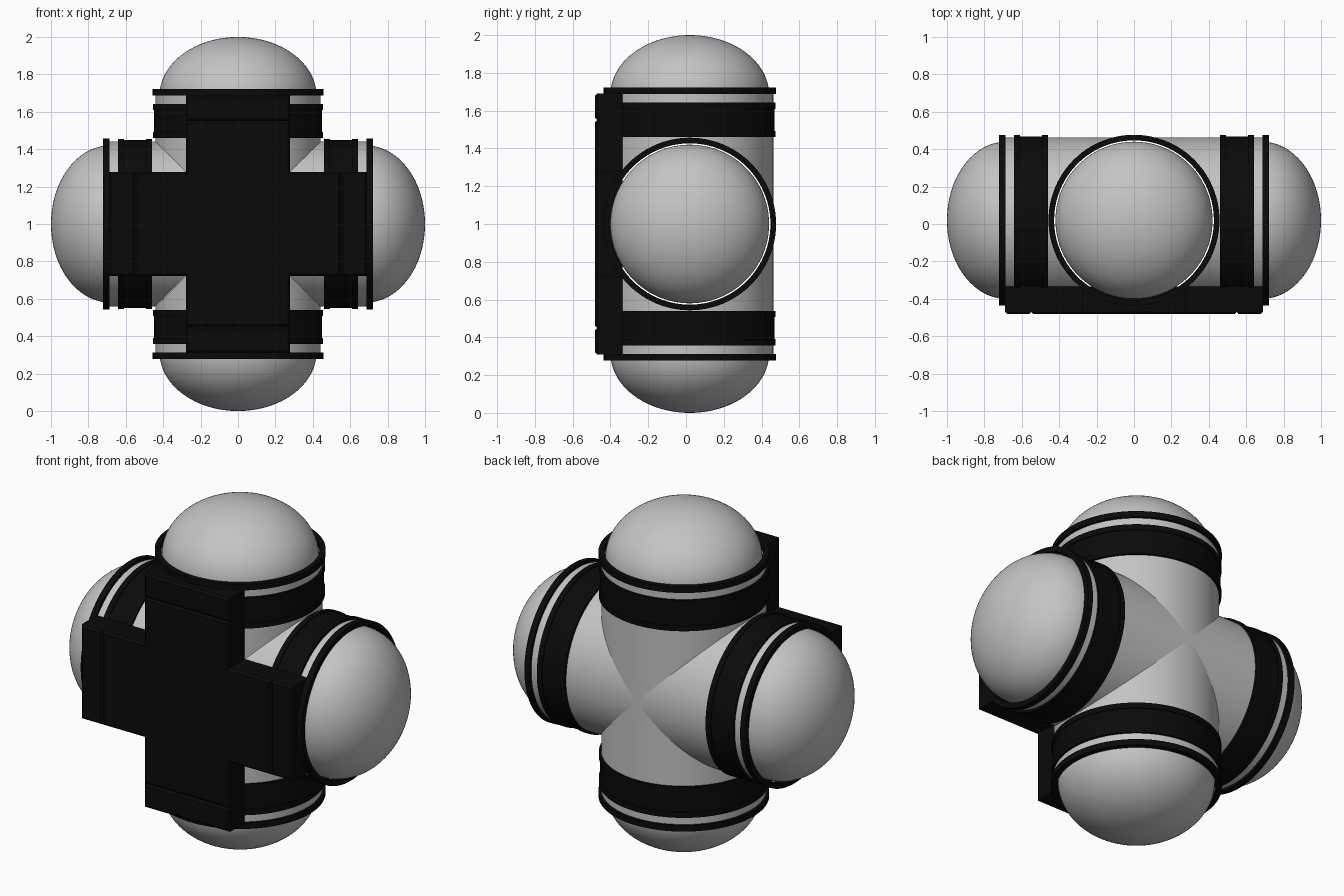
import bpy, bmesh
from math import sin, cos, pi, radians
from mathutils import Matrix, Vector

if "Cube" in bpy.data.objects:
    bpy.data.objects.remove(bpy.data.objects["Cube"])

CENTRE = Vector((0, 0.02, 1.0))   # crossing point of the pipes
SEGMENTS = 96
TUBE_R = 0.442
ARM_HALF = 0.278                  # half width of the front plate arms
PLATE_BACK, PLATE_FRONT = -0.335, -0.482


def material(name, value):
    mat = bpy.data.materials.new(name)
    mat.use_nodes = True
    colour = (value, value, value, 1)
    mat.diffuse_color = colour
    mat.node_tree.nodes["Principled BSDF"].inputs["Base Color"].default_value = colour
    return mat


GREY = material("light grey", 0.55)
BLACK = material("black", 0.003)


def finish(bm, name, mat, smooth=True):
    bmesh.ops.remove_doubles(bm, verts=bm.verts, dist=0.00001)
    bmesh.ops.recalc_face_normals(bm, faces=bm.faces)
    mesh = bpy.data.meshes.new(name)
    bm.to_mesh(mesh)
    bm.free()
    mesh.materials.append(mat)
    obj = bpy.data.objects.new(name, mesh)
    bpy.context.collection.objects.link(obj)
    if smooth:
        bpy.ops.object.select_all(action="DESELECT")
        obj.select_set(True)
        bpy.context.view_layer.objects.active = obj
        bpy.ops.object.shade_smooth_by_angle(angle=radians(35))
    return obj


def lathe(name, mat, turn, profile, closed=False, mitre=False):
    """Spin (axial, radius) points round an arm; a mitre fits its inner end to its neighbours."""
    bm = bmesh.new()
    rows = []
    for i, (axial, r) in enumerate(profile):
        row = []
        for s in range(SEGMENTS):
            a = 2 * pi * s / SEGMENTS
            z = abs(r * cos(a)) if mitre and i == 0 else axial
            row.append(bm.verts.new((r * cos(a), r * sin(a), z)))
        rows.append(row)
    pairs = list(zip(rows, rows[1:]))
    if closed:
        pairs.append((rows[-1], rows[0]))
    for low, high in pairs:
        for s in range(SEGMENTS):
            t = (s + 1) % SEGMENTS
            bm.faces.new((low[s], low[t], high[t], high[s]))
    bm.transform(Matrix.Translation(CENTRE) @ Matrix.Rotation(turn, 4, "Y"))
    return finish(bm, name, mat)


def plate(name, outline):
    """Extrude an x, z outline towards the front and chamfer its front rim."""
    bm = bmesh.new()
    back = bm.faces.new([bm.verts.new((x, PLATE_BACK, CENTRE.z + z)) for x, z in outline])
    made = bmesh.ops.extrude_face_region(bm, geom=[back], use_keep_orig=True)["geom"]
    verts = [g for g in made if isinstance(g, bmesh.types.BMVert)]
    bmesh.ops.translate(bm, verts=verts, vec=(0, PLATE_FRONT - PLATE_BACK, 0))
    rim = [e for e in bm.edges if all(v in verts for v in e.verts)]
    bmesh.ops.bevel(bm, geom=rim, offset=0.012, segments=1, affect="EDGES", profile=0.5)
    return finish(bm, name, BLACK, smooth=False)


# Four identical pipe arms round the crossing
DOME_BASE, DOME_TIP, DOME_R = 0.685, 1.0, 0.42
dome = [(DOME_BASE + (DOME_TIP - DOME_BASE) * sin(t * pi / 48), DOME_R * cos(t * pi / 48))
        for t in range(25)]
collar = [(0.46, 0.435), (0.46, 0.455), (0.492, 0.455), (0.492, 0.449),
          (0.61, 0.449), (0.61, 0.455), (0.642, 0.455), (0.642, 0.435)]
rim_ring = [(0.687, 0.427), (0.687, 0.457), (0.722, 0.457), (0.722, 0.427)]

for i, side in enumerate(("top", "left", "bottom", "right")):
    turn = i * pi / 2
    lathe(side + "_pipe", GREY, turn, [(0, TUBE_R), (0.71, TUBE_R)], mitre=True)
    lathe(side + "_dome", GREY, turn, dome)
    lathe(side + "_collar", BLACK, turn, collar, closed=True)
    lathe(side + "_rim_ring", BLACK, turn, rim_ring, closed=True)

# Cross-shaped front plate
h, seam, end = ARM_HALF, 0.55, 0.69
quarter = [(h, h), (h, seam), (-h, seam)]
cross = []
for i in range(4):
    c, s = round(cos(i * pi / 2)), round(sin(i * pi / 2))
    cross += [(x * c - z * s, x * s + z * c) for x, z in quarter]
plate("front_cross_plate", cross)

# End caps on the plate arms
for i, side in enumerate(("top", "left", "bottom", "right")):
    c, s = round(cos(i * pi / 2)), round(sin(i * pi / 2))
    cap = [(-h, seam), (h, seam), (h, end), (-h, end)]
    plate(side + "_plate_cap", [(x * c + z * s, z * c - x * s) for x, z in cap])
